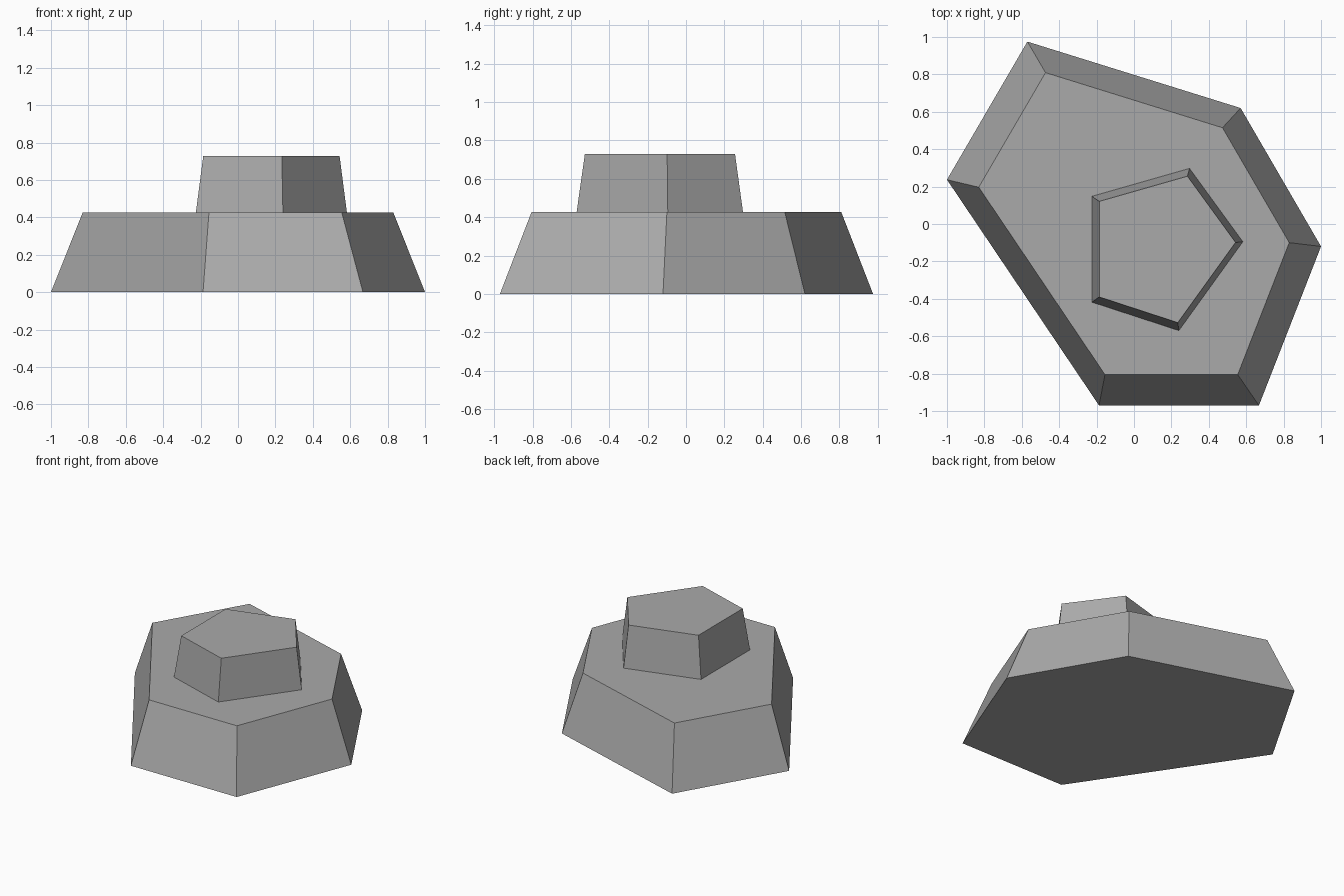
import bpy
import bmesh

if "Cube" in bpy.data.objects:
    bpy.data.objects.remove(bpy.data.objects["Cube"])

grey = bpy.data.materials.new("stone_grey")
grey.diffuse_color = (0.4, 0.4, 0.4, 1.0)
grey.use_nodes = True
grey.node_tree.nodes["Principled BSDF"].inputs["Base Color"].default_value = grey.diffuse_color


def tapered_prism(name, outline, z0, z1, scale, centre):
    """Extrude a counter-clockwise outline upward, shrinking the top about a centre."""
    cx, cy = centre
    bm = bmesh.new()
    low = [bm.verts.new((x, y, z0)) for x, y in outline]
    high = [bm.verts.new((cx + (x - cx) * scale, cy + (y - cy) * scale, z1))
            for x, y in outline]
    bm.faces.new(low[::-1])
    bm.faces.new(high)
    n = len(outline)
    for i in range(n):
        j = (i + 1) % n
        bm.faces.new((low[i], low[j], high[j], high[i]))
    bmesh.ops.recalc_face_normals(bm, faces=bm.faces)
    mesh = bpy.data.meshes.new(name)
    bm.to_mesh(mesh)
    bm.free()
    mesh.materials.append(grey)
    obj = bpy.data.objects.new(name, mesh)
    bpy.context.collection.objects.link(obj)
    return obj


# Wide six-sided lower block
tapered_prism("lower_block",
              [(1.0, -0.12), (0.57, 0.62), (-0.57, 0.975),
               (-1.0, 0.237), (-0.187, -0.97), (0.668, -0.97)],
              0.0, 0.427, 0.83, (0, 0))

# Small five-sided upper block, off-centre
tapered_prism("upper_block",
              [(0.582, -0.095), (0.297, 0.297), (-0.225, 0.148),
               (-0.225, -0.418), (0.24, -0.57)],
              0.427, 0.729, 0.903, (0.18, -0.13))
